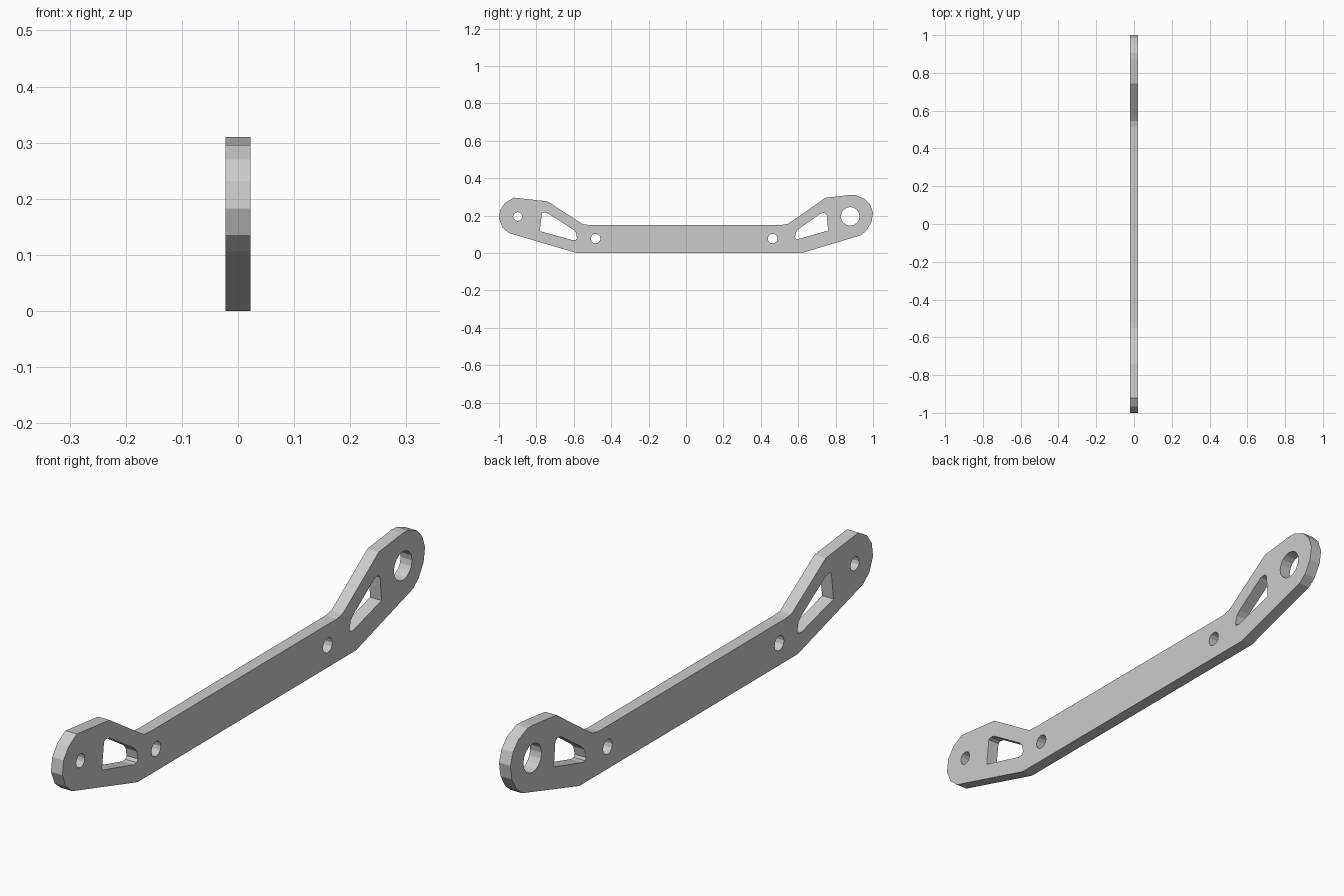
import bpy, bmesh
from math import pi, cos, sin

if "Cube" in bpy.data.objects:
    bpy.data.objects.remove(bpy.data.objects["Cube"])

HALF_THICKNESS = 0.022

# Side profile (y, z) of the flat bar with raised ends
outline = [
    (-0.585, 0.0), (0.62, 0.0), (0.935, 0.095), (0.965, 0.12), (0.992, 0.165),
    (1.0, 0.215), (0.985, 0.258), (0.955, 0.29), (0.905, 0.31), (0.875, 0.31),
    (0.745, 0.295), (0.57, 0.172), (0.545, 0.156), (0.515, 0.15), (-0.515, 0.15),
    (-0.55, 0.153), (-0.74, 0.276), (-0.92, 0.296), (-0.965, 0.27),
    (-0.993, 0.232), (-1.0, 0.183), (-0.98, 0.135), (-0.945, 0.106),
]

# Rounded triangular windows
left_window = [
    (-0.77, 0.212), (-0.758, 0.217), (-0.74, 0.213), (-0.60, 0.123),
    (-0.588, 0.108), (-0.583, 0.08), (-0.59, 0.07), (-0.607, 0.069), (-0.782, 0.117),
]
right_window = [
    (0.752, 0.205), (0.742, 0.214), (0.722, 0.212), (0.605, 0.13), (0.59, 0.115),
    (0.583, 0.085), (0.588, 0.076), (0.605, 0.076), (0.76, 0.12),
]


def circle(y, z, r, n=12):
    return [(y + r * cos(2 * pi * i / n), z + r * sin(2 * pi * i / n)) for i in range(n)]


# Bolt holes and the large end hole
holes = [circle(-0.9, 0.195, 0.024), circle(-0.483, 0.077, 0.026),
         circle(0.463, 0.077, 0.026), circle(0.878, 0.196, 0.05, 16)]

# Filled, extruded profile
curve = bpy.data.curves.new("link_bar", 'CURVE')
curve.dimensions = '2D'
curve.fill_mode = 'BOTH'
curve.extrude = HALF_THICKNESS
for loop in [outline, left_window, right_window] + holes:
    spline = curve.splines.new('POLY')
    spline.points.add(len(loop) - 1)
    for point, (y, z) in zip(spline.points, loop):
        point.co = (y, z, 0, 1)
    spline.use_cyclic_u = True

bar = bpy.data.objects.new("link_bar", curve)
bpy.context.collection.objects.link(bar)
bar.rotation_euler = (pi / 2, 0, pi / 2)
bpy.context.view_layer.objects.active = bar
bar.select_set(True)
bpy.ops.object.convert(target='MESH')

# Weld the caps to the sides and keep the faces flat
bar = bpy.context.object
bm = bmesh.new()
bm.from_mesh(bar.data)
bmesh.ops.remove_doubles(bm, verts=bm.verts, dist=0.0005)
bmesh.ops.recalc_face_normals(bm, faces=bm.faces)
for face in bm.faces:
    face.smooth = False
bm.to_mesh(bar.data)
bm.free()
